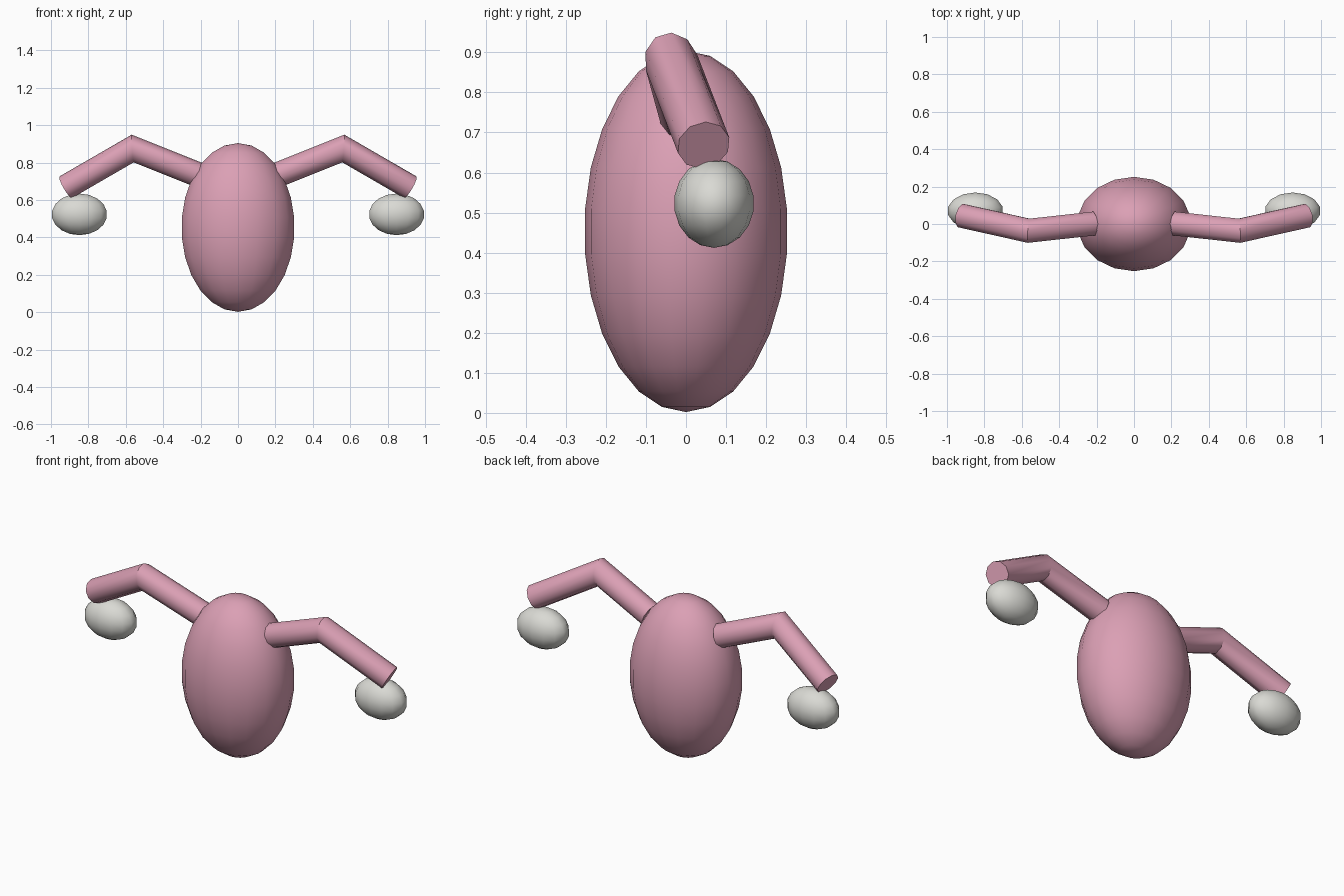
import bpy, bmesh, math
from mathutils import Vector

if "Cube" in bpy.data.objects:
    bpy.data.objects.remove(bpy.data.objects["Cube"])


def material(name, rgb):
    m = bpy.data.materials.new(name)
    m.diffuse_color = (*rgb, 1)
    m.use_nodes = True
    m.node_tree.nodes["Principled BSDF"].inputs["Base Color"].default_value = m.diffuse_color
    return m


pink = material("dusty pink", (0.71, 0.35, 0.46))
grey = material("warm light grey", (0.70, 0.70, 0.66))


def egg(name, loc, radii, segs, rings, mat):
    bpy.ops.mesh.primitive_uv_sphere_add(segments=segs, ring_count=rings, radius=1, location=loc)
    o = bpy.context.object
    o.name = name
    o.scale = radii
    bpy.ops.object.transform_apply(location=False, rotation=False, scale=True)
    bpy.ops.object.shade_smooth()
    o.data.materials.append(mat)
    return o


def bent_tube(name, pts, r, sides, mat):
    """Capped tube with mitred bends along a short path."""
    pts = [Vector(p) for p in pts]
    dirs = [(b - a).normalized() for a, b in zip(pts, pts[1:])]
    side = dirs[0].cross(Vector((0, 0, 1))).normalized()
    up = side.cross(dirs[0])
    bm = bmesh.new()
    circle = [pts[0] + r * (math.cos(t) * side + math.sin(t) * up)
              for t in (math.tau * (i + 0.5) / sides for i in range(sides))]
    rings = [[bm.verts.new(p) for p in circle]]
    for i, d in enumerate(dirs):
        # slide the ring along the segment to the mitre plane at its far end
        n = (d + dirs[i + 1]).normalized() if i + 1 < len(dirs) else d
        circle = [p + d * ((pts[i + 1] - p).dot(n) / d.dot(n)) for p in circle]
        rings.append([bm.verts.new(p) for p in circle])
    for a, b in zip(rings, rings[1:]):
        for k in range(sides):
            j = (k + 1) % sides
            bm.faces.new((a[k], a[j], b[j], b[k]))
    bm.faces.new(rings[0])
    bm.faces.new(rings[-1])
    bmesh.ops.recalc_face_normals(bm, faces=bm.faces)
    me = bpy.data.meshes.new(name)
    bm.to_mesh(me)
    bm.free()
    me.materials.append(mat)
    o = bpy.data.objects.new(name, me)
    bpy.context.collection.objects.link(o)
    bpy.ops.object.select_all(action='DESELECT')
    o.select_set(True)
    bpy.context.view_layer.objects.active = o
    bpy.ops.object.shade_smooth_by_angle(angle=math.radians(40))
    return o


# Body
egg("body", (0, 0, 0.453), (0.307, 0.254, 0.451), 18, 13, pink)

# Arms and hands
for s, label in ((-1, "left"), (1, "right")):
    bent_tube(label + "_arm",
              [(s * 0.218, 0.002, 0.737), (s * 0.563, -0.036, 0.875), (s * 0.921, 0.044, 0.668)],
              0.067, 10, pink)
    egg(label + "_hand", (s * 0.848, 0.07, 0.523), (0.152, 0.1, 0.111), 14, 9, grey)
